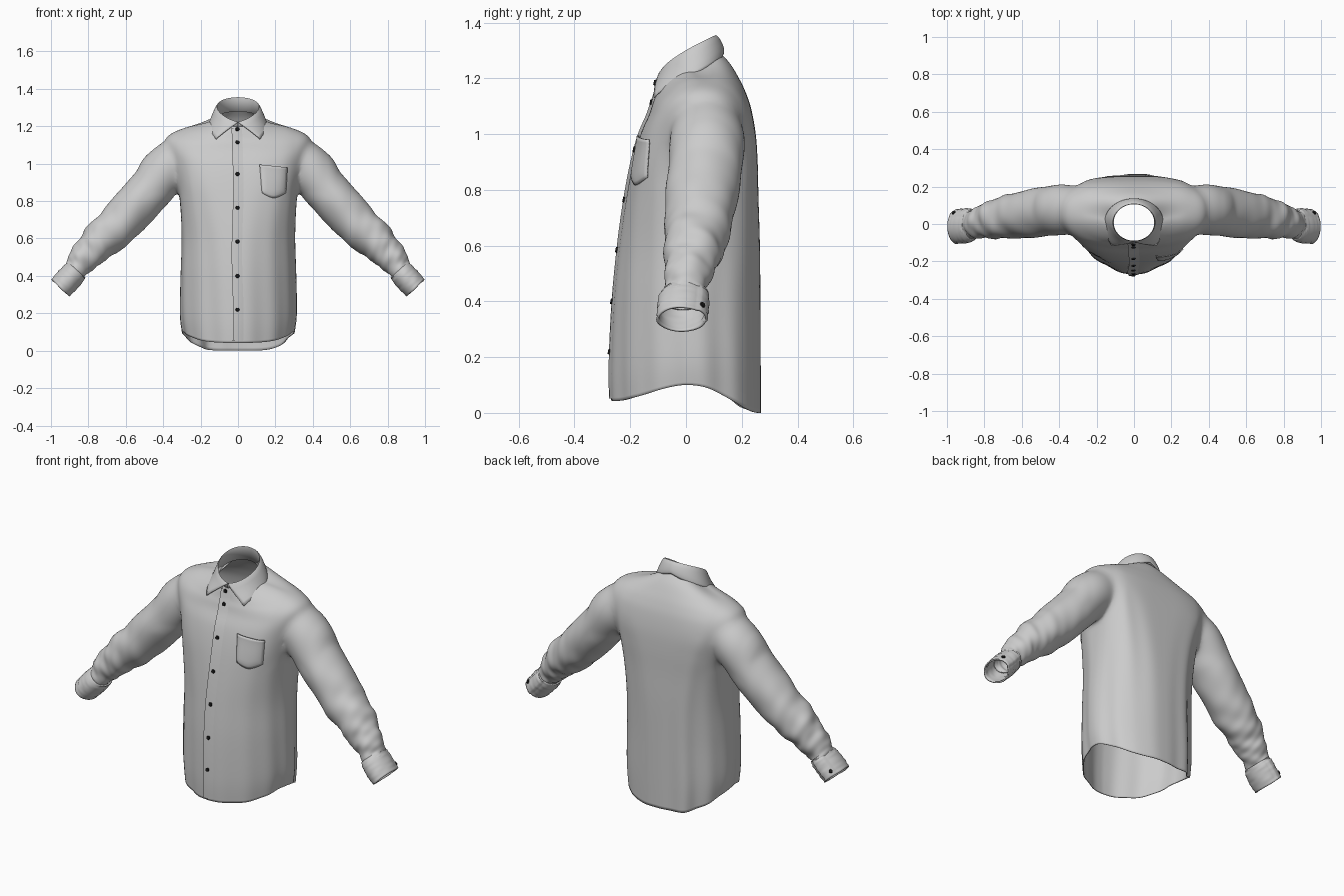
import bpy, bmesh
from math import sin, cos, pi, radians
from mathutils import Vector
from mathutils.bvhtree import BVHTree

if "Cube" in bpy.data.objects:
    bpy.data.objects.remove(bpy.data.objects["Cube"])


def spline(rows, n):
    """Catmull-Rom resampling of a list of number tuples."""
    out, last = [], len(rows) - 1
    for k in range(n + 1):
        t = k / n * last
        i = min(int(t), last - 1)
        f = t - i
        p0, p1, p2, p3 = (rows[max(0, min(last, i + j))] for j in (-1, 0, 1, 2))
        out.append([0.5 * (2 * b + (c - a) * f + (2 * a - 5 * b + 4 * c - d) * f * f
                           + (3 * b - a - 3 * c + d) * f ** 3)
                    for a, b, c, d in zip(p0, p1, p2, p3)])
    return out


def loft(name, rows, closed=False, caps=False):
    """Skin rows of points; optional caps are fans round a centre point."""
    n = len(rows[0])
    verts = [Vector(p) for r in rows for p in r]
    faces = []
    for j in range(len(rows) - 1):
        for i in range(n if closed else n - 1):
            k = (i + 1) % n
            faces.append((j * n + i, j * n + k, (j + 1) * n + k, (j + 1) * n + i))
    centres = []
    if caps:
        for j in (0, len(rows) - 1):
            c = sum((verts[j * n + i] for i in range(n)), Vector()) / n
            faces += [(j * n + i, j * n + (i + 1) % n, len(verts)) for i in range(n)]
            verts.append(c)
            centres.append(c)
    me = bpy.data.meshes.new(name)
    me.from_pydata(verts, [], faces)
    bm = bmesh.new()
    bm.from_mesh(me)
    bmesh.ops.recalc_face_normals(bm, faces=bm.faces)
    bm.to_mesh(me)
    bm.free()
    ob = bpy.data.objects.new(name, me)
    bpy.context.collection.objects.link(ob)
    return ob, centres


def finish(ob, thick=0.0, offset=0.0, angle=50):
    bpy.ops.object.select_all(action='DESELECT')
    ob.select_set(True)
    bpy.context.view_layer.objects.active = ob
    bpy.ops.object.shade_smooth_by_angle(angle=radians(angle))
    if thick:
        m = ob.modifiers.new("thickness", 'SOLIDIFY')
        m.thickness, m.offset = thick, offset


def spow(v, e):
    return (abs(v) ** e) * (1 if v >= 0 else -1)


# Torso: half width, front y, back y, mid y, side z, front z, back z, front/back roundness
torso = [(.298, -.268, .268, 0, .10, .042, 0, 1.75, 2.3),
         (.310, -.27, .268, 0, .20, .17, .16, 1.75, 2.3),
         (.308, -.26, .267, 0, .40, .40, .40, 1.8, 2.3),
         (.303, -.24, .265, .01, .60, .60, .60, 1.95, 2.5),
         (.310, -.215, .26, .02, .77, .77, .77, 2.3, 2.9),
         (.325, -.19, .257, .035, .90, .90, .90, 2.7, 3.4),
         (.350, -.163, .25, .055, 1.02, 1.0, 1.0, 2.8, 3.7),
         (.388, -.133, .234, .065, 1.10, 1.07, 1.09, 2.6, 3.0),
         (.380, -.12, .214, .06, 1.152, 1.11, 1.15, 2.3, 2.4),
         (.300, -.109, .190, .05, 1.188, 1.14, 1.20, 2.2, 2.1),
         (.200, -.101, .160, .035, 1.212, 1.175, 1.25, 2, 2),
         (.116, -.095, .125, .015, 1.232, 1.20, 1.29, 2, 2)]
rings = []
for w, yf, yb, yc, zs, zf, zb, pf, pb in spline(torso, 66):
    ring = []
    for i in range(112):
        t = 2 * pi * i / 112
        c, s = cos(t), sin(t)
        p, ye, ze = (pb, yb, zb) if s >= 0 else (pf, yf, zf)
        drape = max(0, 1 - zs / 1.05)
        fold = 1 + drape * (.022 * sin(7 * t + 1.5 * zs) * c * c
                            + .016 * sin(13 * t + 2 * zs) * abs(c * s) * 2)
        if s > 0:
            fold += .03 * drape ** .6 * sin(10 * t + .5 * sin(4 * zs)) * s * min(1, 2 * abs(c))
        z = zs + (ze - zs) * (1 - c ** 4)
        ring.append((w * spow(c, 2 / p) * fold,
                     yc + (abs(ye - yc)) * spow(s, 2 / p) * fold, z))
    rings.append(ring)
shirt, open_ends = loft("shirt", rings, True, True)

# Sleeves: centre x, y, z, radius in the front plane, radius along y
arm = [(.25, .07, 1.05, .10, .11), (.368, .077, .985, .133, .139),
       (.463, .068, .868, .120, .136), (.615, .048, .70, .116, .123),
       (.732, .03, .59, .101, .108), (.81, .012, .51, .084, .088),
       (.865, -.003, .44, .064, .073), (.895, -.012, .405, .056, .078)]
path = spline(arm, 90)


def tube(name, path, side, wrinkle, caps, lap=0):
    rows = []
    for k, (x, y, z, r, ry) in enumerate(path):
        a, b = path[max(0, k - 1)], path[min(len(path) - 1, k + 1)]
        d = Vector((b[0] - a[0], 0, b[2] - a[2])).normalized()
        nrm = Vector((-d.z, 0, d.x))
        s = k / (len(path) - 1)
        amp = wrinkle * (min(1, max(0, (s - .2) * 2.2)) * min(1, (1 - s) * 12) if caps else 1)
        row = []
        for i in range(56):
            t = 2 * pi * i / 56
            # crossing diagonal creases
            f = (sin(31 * s + 3.2 * cos(t + .6)) + .8 * sin(47 * s - 4 * sin(t + .3) + 1)
                 + .8 * sin(2 * t + 23 * s) * sin(3 * t - 11 * s) + .3 * sin(90 * s + 5 * cos(t)))
            q = 1 + amp * f
            if .75 < t < 1.75:
                q += lap
            p = Vector((x, y, z)) + nrm * r * q * cos(t) + Vector((0, ry * q * sin(t), 0))
            row.append((p.x * side, p.y, p.z))
        rows.append(row)
    return loft(name, rows, True, caps)


for side in (1, -1):
    sleeve, ends = tube("sleeve", path, side, .038, True)
    open_ends.append(ends[1])
    mod = shirt.modifiers.new("join_sleeve", 'BOOLEAN')
    mod.operation, mod.solver, mod.object = 'UNION', 'EXACT', sleeve
    bpy.context.view_layer.objects.active = shirt
    bpy.ops.object.modifier_apply(modifier=mod.name)
    bpy.data.objects.remove(sleeve)

# Open the neck, hem and wrists, then relax the armholes
bm = bmesh.new()
bm.from_mesh(shirt.data)
for c in open_ends:
    v = min(bm.verts, key=lambda u: (u.co - c).length)
    bmesh.ops.delete(bm, geom=[v], context='VERTS')
bmesh.ops.remove_doubles(bm, verts=bm.verts, dist=.003)
for k in range(24):
    g = .05 * k / 24
    near = [v for v in bm.verts if .25 + g < abs(v.co.x) < .52 - g and v.co.z > .8 + g]
    bmesh.ops.smooth_vert(bm, verts=near, factor=.5,
                          use_axis_x=True, use_axis_y=True, use_axis_z=True)
bm.to_mesh(shirt.data)
skin = BVHTree.FromBMesh(bm)
bm.free()
finish(shirt, .005, -1, 80)


def front(x, z, lift):
    """Point on the shirt front, raised by lift."""
    hit = skin.ray_cast(Vector((x, -1, z)), Vector((0, 1, 0)))[0]
    return (x, (hit.y if hit else -.1) - lift, z)


# Collar: inner stand, folded top edge and pointed fall
rows = [[] for _ in range(8)]
for i in range(65):
    a = 2 * pi * i / 64
    sg, m = (1, a) if a <= pi else (-1, 2 * pi - a)
    h = ((1 - cos(m)) / 2) ** .7
    top = Vector((.113 * sin(m), .008 - .1 * cos(m), 1.222 + .131 * h))
    b = .85 + (pi - .85) * m / pi
    out = Vector((.157 * sin(b), .01 - (.188 if cos(b) > 0 else .124) * cos(b),
                  1.13 + .165 * (m / pi) ** .74))
    pts = [Vector((top.x * .98, top.y, top.z - .03 - .045 * h)), top]
    for v in (.08, .25, .45, .65, .85, 1):
        p = top.lerp(out, v)
        away = Vector((p.x, p.y * 1.2, 0)).normalized()
        pts.append(p + away * .007 * sin(pi * v) ** .6 if v < 1 else p)
    for r, p in zip(rows, pts):
        r.append((p.x * sg, p.y, p.z))
collar, _ = loft("collar", rows)
finish(collar, .005, 0)

# Button placket: raised on the overlapping edge, fading into the shirt
rows = []
for k in range(61):
    z = 1.19 - 1.138 * k / 60
    e = -.03 + .004 * sin(9 * z)
    rows.append([front(e, z, -.003)] + [front(e + .07 * j / 5, z, .010 - .0025 * j)
                                        for j in range(6)])
placket, _ = loft("placket", rows)
finish(placket, angle=40)

# Chest pocket with a slightly gaping mouth and pointed bottom
rows = []
for j in range(13):
    v = j / 12
    row = []
    for i in range(13):
        u = i / 12
        bottom = .845 - .028 * (1 - abs(2 * u - 1) ** 1.6)
        z = (.995 - .015 * u) * (1 - v) + bottom * v
        x = .116 + .012 * v + u * (.147 - .02 * v)
        edge = min(u, 1 - u, 1 - v) * 8
        row.append(front(x, z, .003 + .006 * min(1, edge) + .006 * (1 - v) ** 6))
    rows.append(row)
pocket, _ = loft("chest_pocket", rows)
finish(pocket, .006, 0, 40)

# Cuffs with a raised overlap
cuff_path = spline([(.862, -.006, .432, .062, .078), (.88, -.01, .412, .067, .088),
                    (.915, -.014, .373, .069, .09), (.95, -.016, .336, .066, .088)], 12)
for side, label in ((1, "left"), (-1, "right")):
    cuff, _ = tube(label + "_cuff", cuff_path, side, .016, False, .06)
    finish(cuff, .008, -1)

# Buttons down the front and on the cuffs
black = bpy.data.materials.new("button_black")
black.diffuse_color = (.01, .01, .01, 1)
black.use_nodes = True
black.node_tree.nodes["Principled BSDF"].inputs["Base Color"].default_value = black.diffuse_color
bm = bmesh.new()
spots = [(Vector(front(-.003, z, .008)), Vector((0, -1, .2)))
         for z in (1.185, 1.115, .945, .765, .585, .4, .22)]
spots[0][0].y -= .006
for side in (1, -1):
    spots.append((Vector((.964 * side, .06, .388)), Vector((.55 * side, .6, .5))))
for pos, nrm in spots:
    mat = nrm.to_track_quat('Z', 'Y').to_matrix().to_4x4()
    mat.translation = pos
    bmesh.ops.create_cone(bm, cap_ends=True, segments=16, radius1=.011, radius2=.009,
                          depth=.007, matrix=mat)
me = bpy.data.meshes.new("buttons")
bm.to_mesh(me)
bm.free()
me.materials.append(black)
buttons = bpy.data.objects.new("buttons", me)
bpy.context.collection.objects.link(buttons)
finish(buttons, angle=35)
